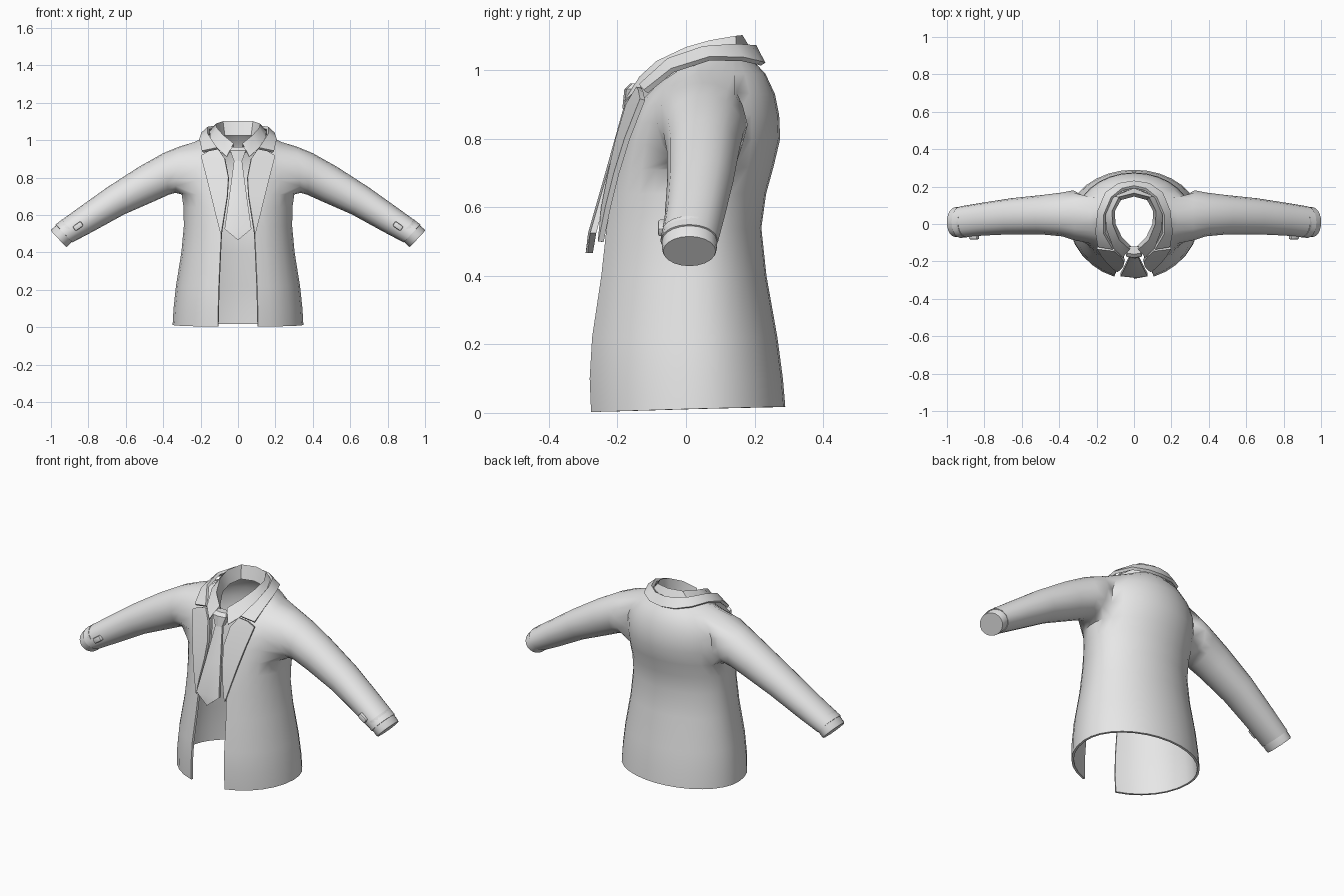
import bpy, bmesh, math
from mathutils import Vector

if "Cube" in bpy.data.objects:
    bpy.data.objects.remove(bpy.data.objects["Cube"])

grey = bpy.data.materials.new("plain_grey")
grey.diffuse_color = (0.8, 0.8, 0.8, 1)
grey.use_nodes = True
grey.node_tree.nodes["Principled BSDF"].inputs["Base Color"].default_value = grey.diffuse_color


def make(name, verts, faces, thick=0, offset=0, mirror=True, bevel=0, angle=35):
    """Mesh object with optional mirroring and thickness, smoothed by angle."""
    me = bpy.data.meshes.new(name)
    me.from_pydata([tuple(v) for v in verts], [], faces)
    me.materials.append(grey)
    ob = bpy.data.objects.new(name, me)
    bpy.context.collection.objects.link(ob)
    bpy.ops.object.select_all(action='DESELECT')
    ob.select_set(True)
    bpy.context.view_layer.objects.active = ob
    if mirror:
        ob.modifiers.new("mirror", 'MIRROR').merge_threshold = 0.0005
    if thick:
        s = ob.modifiers.new("thickness", 'SOLIDIFY')
        s.thickness, s.offset = thick, offset
    if bevel:
        b = ob.modifiers.new("bevel", 'BEVEL')
        b.width, b.segments = bevel, 2
    for m in list(ob.modifiers):
        bpy.ops.object.modifier_apply(modifier=m.name)
    bpy.ops.object.shade_smooth_by_angle(angle=math.radians(angle))
    return ob


def strip(name, lines, thick, **kw):
    """Sheet lofted between lines of equal point count."""
    n = len(lines[0])
    verts = [p for line in lines for p in line]
    faces = [(i * n + j, i * n + j + 1, (i + 1) * n + j + 1, (i + 1) * n + j)
             for i in range(len(lines) - 1) for j in range(n - 1)]
    return make(name, verts, faces, thick, **kw)


def prism(name, rings, **kw):
    """Closed solid lofted through rings."""
    n = len(rings[0])
    verts = [p for r in rings for p in r]
    faces = [(k * n + a, k * n + (a + 1) % n, (k + 1) * n + (a + 1) % n, (k + 1) * n + a)
             for k in range(len(rings) - 1) for a in range(n)]
    faces += [tuple(range(n))[::-1], tuple(range(len(verts) - n, len(verts)))]
    ob = make(name, verts, faces, **kw)
    bm = bmesh.new()
    bm.from_mesh(ob.data)
    bmesh.ops.recalc_face_normals(bm, faces=bm.faces)
    bm.to_mesh(ob.data)
    bm.free()
    return ob


# Jacket body rows: z front, z side, z back, half width, y front, y back, half opening
body = [(0.002, 0.012, 0.018, 0.35, -0.293, 0.29, 0.108),
        (0.10, 0.10, 0.10, 0.345, -0.297, 0.283, 0.106),
        (0.22, 0.22, 0.22, 0.332, -0.29, 0.267, 0.103),
        (0.40, 0.40, 0.40, 0.303, -0.262, 0.235, 0.095),
        (0.54, 0.54, 0.54, 0.29, -0.245, 0.22, 0.088),
        (0.64, 0.64, 0.64, 0.292, -0.225, 0.234, 0.07),
        (0.71, 0.71, 0.72, 0.303, -0.207, 0.256, 0.06),
        (0.78, 0.79, 0.80, 0.312, -0.188, 0.275, 0.055),
        (0.84, 0.87, 0.87, 0.31, -0.17, 0.272, 0.06),
        (0.88, 0.94, 0.93, 0.285, -0.153, 0.26, 0.07),
        (0.91, 0.99, 0.99, 0.235, -0.138, 0.232, 0.085),
        (0.935, 1.035, 1.04, 0.145, -0.12, 0.185, 0.10)]
COLS, YC = 14, 0.03
J0, J1, R0, R1 = 3, 9, 6, 10          # armhole block of columns and rows
verts, faces = [], []
for zf, zs, zb, w, yf, yb, gap in body:
    t0 = math.asin(gap / w)
    for j in range(COLS + 1):
        t = t0 + (math.pi - t0) * j / COLS
        c = math.cos(t)
        y = YC - (YC - yf) * c if c > 0 else YC - (yb - YC) * c
        z = zs + (zf - zs) * c if c > 0 else zs - (zb - zs) * c
        verts.append((0 if j == COLS else w * math.sin(t), y, z))
idx = lambda i, j: i * (COLS + 1) + j
for i in range(len(body) - 1):
    for j in range(COLS):
        if not (R0 <= i < R1 and J0 <= j < J1):
            faces.append((idx(i, j), idx(i, j + 1), idx(i + 1, j + 1), idx(i + 1, j)))

# Sleeve grown out of the armhole loop
loop = [(R0, j) for j in range(J0, J1)] + [(i, J1) for i in range(R0, R1)]
loop += [(R1, j) for j in range(J1, J0, -1)] + [(i, J0) for i in range(R1, R0, -1)]
angles = [math.atan2((i - (R0 + R1) / 2) / (R1 - R0), (j - (J0 + J1) / 2) / (J1 - J0))
          for i, j in loop]
prev = [idx(i, j) for i, j in loop]
# Sleeve rings: top x, top z, bottom x, bottom z, y front, y back
sleeve = [(0.315, 0.965, 0.335, 0.718, -0.085, 0.18),
          (0.40, 0.93, 0.37, 0.708, -0.066, 0.168),
          (0.53, 0.857, 0.45, 0.672, -0.056, 0.155),
          (0.70, 0.747, 0.61, 0.602, -0.055, 0.138),
          (0.85, 0.64, 0.77, 0.514, -0.062, 0.114),
          (0.975, 0.55, 0.885, 0.453, -0.075, 0.094)]
for tx, tz, bx, bz, ya, yb in sleeve:
    start = len(verts)
    mid = Vector(((tx + bx) / 2, (ya + yb) / 2, (tz + bz) / 2))
    up = Vector(((tx - bx) / 2, 0, (tz - bz) / 2))
    for a in angles:
        verts.append(mid + up * math.sin(a) + Vector((0, (yb - ya) / 2 * math.cos(a), 0)))
    cur = list(range(start, start + len(loop)))
    n = len(loop)
    faces += [(prev[a], prev[(a + 1) % n], cur[(a + 1) % n], cur[a]) for a in range(n)]
    prev = cur
make("jacket", verts, faces, 0.012, offset=-1, angle=50)

# Shirt cuffs closing the sleeve ends
up = Vector((0.68, 0, 0.73)) * 0.062
rings = []
for c, s in (((0.90, 0.01, 0.53), 1), ((0.954, 0.01, 0.478), 1), ((0.96, 0.01, 0.472), 0.96)):
    rings.append([Vector(c) + (up * math.sin(a) + Vector((0, 0.08 * math.cos(a), 0))) * s
                  for a in [math.tau * k / 20 for k in range(20)]])
prism("shirt_cuffs", rings)

# Sleeve buttons
dx, dz = Vector((0.82, 0, -0.57)) * 0.026, Vector((0.57, 0, 0.82)) * 0.015
rings = [[Vector((0.855, y, 0.54)) + dx * a + dz * b for a, b in ((-1, -1), (1, -1), (1, 1), (-1, 1))]
         for y in (-0.082, -0.045)]
prism("sleeve_buttons", rings, bevel=0.007)

# Lapels with a pointed tip below the notch
inner = [(0.088, -0.25, 0.50), (0.072, -0.24, 0.60), (0.056, -0.22, 0.70),
         (0.05, -0.198, 0.80), (0.07, -0.168, 0.90), (0.105, -0.138, 0.95)]
outer = [(0.092, -0.248, 0.50), (0.118, -0.228, 0.60), (0.143, -0.203, 0.70),
         (0.168, -0.172, 0.80), (0.197, -0.127, 0.915), (0.155, -0.132, 0.94)]
strip("lapels", [inner, outer], 0.016)

# Jacket collar around the neck
low = [(0.19, -0.118, 0.938), (0.203, -0.04, 1.0), (0.19, 0.07, 1.035),
       (0.15, 0.165, 1.033), (0.08, 0.213, 1.022), (0, 0.225, 1.018)]
high = [(0.11, -0.132, 0.955), (0.158, -0.05, 1.03), (0.157, 0.05, 1.065),
        (0.118, 0.14, 1.072), (0.062, 0.185, 1.07), (0, 0.198, 1.07)]
strip("jacket_collar", [low, high], 0.016)

# Shirt collar: folded leaf, top edge and inner stand
leaf = [(0.06, -0.178, 0.91), (0.11, -0.125, 0.955), (0.145, -0.03, 1.01),
        (0.15, 0.06, 1.045), (0.11, 0.145, 1.06), (0, 0.19, 1.055)]
fold = [(0.025, -0.135, 0.98), (0.08, -0.085, 1.025), (0.115, 0.0, 1.065),
        (0.118, 0.07, 1.085), (0.08, 0.145, 1.098), (0, 0.165, 1.1)]
stand = [(0.018, -0.122, 0.92), (0.068, -0.07, 0.95), (0.102, 0.0, 0.99),
         (0.105, 0.07, 1.01), (0.072, 0.13, 1.025), (0, 0.15, 1.025)]
strip("shirt_collar", [leaf, fold, stand], 0.006)


# Tie blade and knot as flat tapered blocks: half width, y front, y back, z
def block(name, rows):
    prism(name, [[(-w, yb, z), (-w, yf + 0.006, z), (0, yf, z), (w, yf + 0.006, z), (w, yb, z)]
                 for w, yf, yb, z in rows], mirror=False, angle=20)


block("tie_blade", [(0.002, -0.293, -0.272, 0.467), (0.072, -0.286, -0.262, 0.525),
                    (0.047, -0.236, -0.215, 0.70), (0.02, -0.18, -0.16, 0.90)])
block("tie_knot", [(0.022, -0.186, -0.145, 0.888), (0.042, -0.18, -0.13, 0.945),
                   (0.034, -0.162, -0.12, 0.962)])
